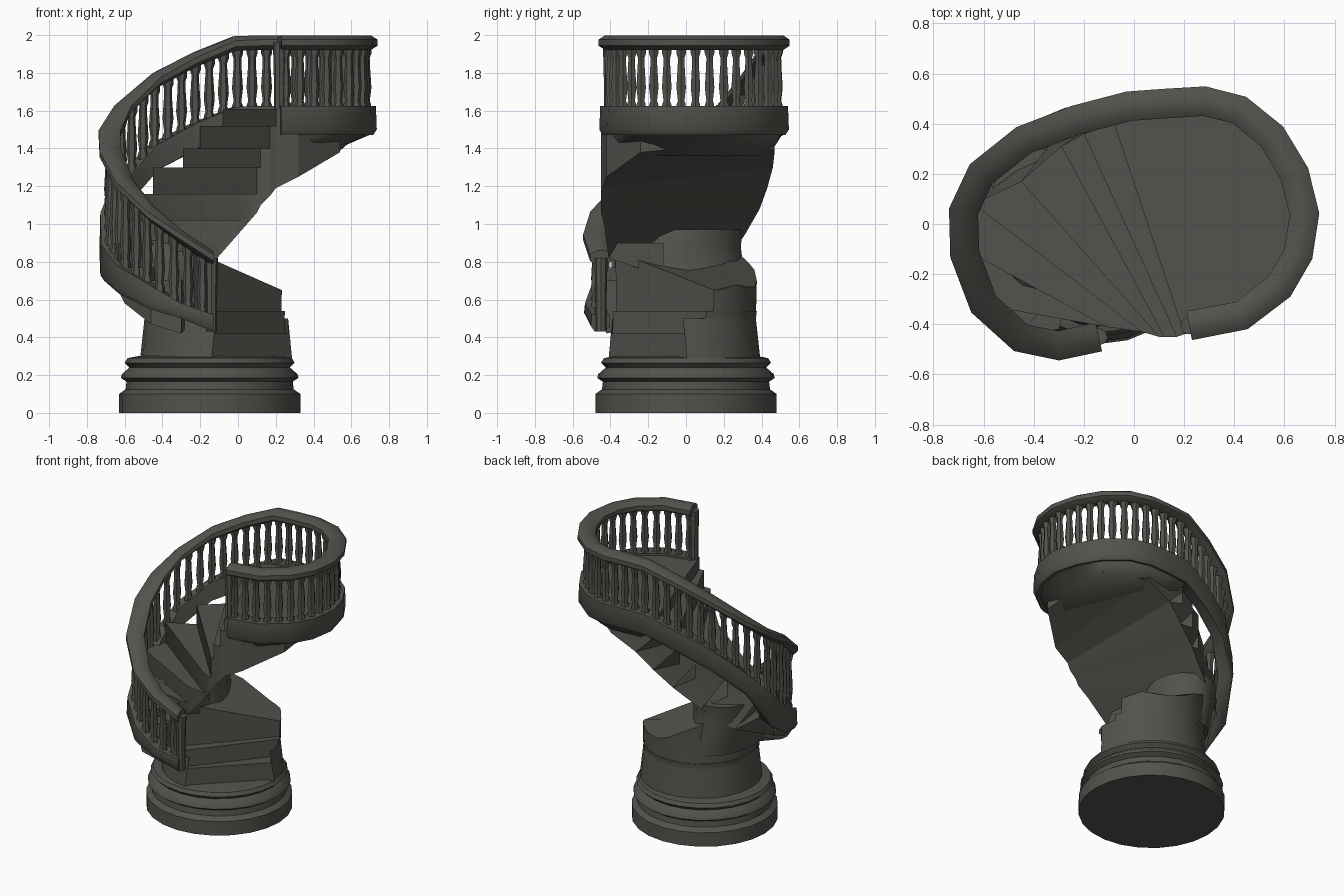
import bpy, bmesh, math
from mathutils import Vector

if "Cube" in bpy.data.objects:
    bpy.data.objects.remove(bpy.data.objects["Cube"])

stone = bpy.data.materials.new("dark_stone")
stone.use_nodes = True
colour = (0.085, 0.085, 0.074, 1)
stone.diffuse_color = colour
stone.node_tree.nodes["Principled BSDF"].inputs["Base Color"].default_value = colour
stone.node_tree.nodes["Principled BSDF"].inputs["Roughness"].default_value = 0.9


def finish(name, bm, angle=35):
    bmesh.ops.recalc_face_normals(bm, faces=bm.faces)
    mesh = bpy.data.meshes.new(name)
    bm.to_mesh(mesh)
    bm.free()
    mesh.materials.append(stone)
    ob = bpy.data.objects.new(name, mesh)
    bpy.context.collection.objects.link(ob)
    bpy.ops.object.select_all(action='DESELECT')
    ob.select_set(True)
    bpy.context.view_layer.objects.active = ob
    bpy.ops.object.shade_smooth_by_angle(angle=math.radians(angle))
    return ob


def loft(bm, rings):
    """Skin a list of equal-length closed rings and cap both ends."""
    vs = [[bm.verts.new(p) for p in r] for r in rings]
    n = len(vs[0])
    for a, b in zip(vs, vs[1:]):
        for i in range(n):
            bm.faces.new((a[i], a[(i + 1) % n], b[(i + 1) % n], b[i]))
    bm.faces.new(vs[0])
    bm.faces.new(vs[-1])


def ellipse(cx, cy, z, rx, ry, n):
    return [(cx + rx * math.cos(2 * math.pi * i / n),
             cy + ry * math.sin(2 * math.pi * i / n), z) for i in range(n)]


def lathe(bm, cx, cy, profile, n):
    loft(bm, [ellipse(cx, cy, z, r, r, n) for r, z in profile])


def sweep(bm, path, section):
    """Sweep a section of (sideways, up) offsets; section(i) may vary along the path."""
    rings = []
    for i, p in enumerate(path):
        t = path[min(i + 1, len(path) - 1)] - path[max(i - 1, 0)]
        side = Vector((-t.y, t.x, 0)).normalized()
        rings.append([p + side * u + Vector((0, 0, v)) for u, v in section(i)])
    loft(bm, rings)


# Moulded round plinth
bm = bmesh.new()
lathe(bm, -0.15, 0, [(0.48, 0), (0.48, 0.1), (0.445, 0.125), (0.44, 0.165), (0.47, 0.185),
                     (0.465, 0.205), (0.425, 0.24), (0.45, 0.265), (0.435, 0.29), (0.38, 0.3)], 24)
finish("plinth", bm)

# Lower steps: a drum cut back along each nosing line
nosings = [((-0.16, -0.43), (0.28, 0.0), 0.41),
           ((-0.16, -0.39), (0.26, 0.12), 0.53),
           ((-0.17, -0.3), (0.26, 0.18), 0.64)]
for k, (a, b, top) in enumerate(nosings):
    bm = bmesh.new()
    lathe(bm, -0.115, -0.01, [(0.405, 0.27), (0.38, 0.5), (0.385, top + 0.01)], 24)
    normal = (b[1] - a[1], a[0] - b[0], 0)
    cut = bmesh.ops.bisect_plane(bm, geom=bm.verts[:] + bm.edges[:] + bm.faces[:],
                                 plane_co=(*a, 0), plane_no=normal, clear_outer=True)
    edges = [e for e in cut["geom_cut"] if isinstance(e, bmesh.types.BMEdge)]
    bmesh.ops.holes_fill(bm, edges=edges)
    if k == 2:  # the top of the drum rises toward the turn
        for v in bm.verts:
            if v.co.z > 0.6:
                v.co.z += 0.46 * min(0.45, max(0, 0.22 - v.co.x)) - max(0, v.co.y - 0.27)
    finish(f"lower_step_{k + 1}", bm)

# Neck of the stair between the drum and the winding flight
bm = bmesh.new()
loft(bm, [ellipse(-0.3, -0.03, 0.6, 0.22, 0.34, 16),
          ellipse(-0.35, -0.02, 0.8, 0.21, 0.32, 16),
          ellipse(-0.36, 0.0, 0.88, 0.22, 0.29, 16),
          ellipse(-0.36, 0.06, 0.97, 0.22, 0.24, 16)])
finish("neck", bm, 60)

# Winding treads: outer end, inner end, tread height, outer soffit point, inner soffit height
treads = [((-0.3, -0.42), (-0.16, 0.18), 0.7, (-0.3, -0.42, 0.42), 0.6),
          ((-0.46, -0.44), (-0.17, 0.08), 0.77, (-0.46, -0.44, 0.47), 0.68),
          ((-0.62, -0.32), (-0.14, -0.12), 0.9, (-0.6, -0.3, 0.58), 0.72),
          ((-0.68, -0.1), (-0.11, -0.41), 1.02, (-0.66, -0.05, 0.7), 0.82),
          ((-0.64, 0.08), (0.03, -0.43), 1.16, (-0.53, 0.2, 0.8), 0.98),
          ((-0.45, 0.17), (0.1, -0.45), 1.3, (-0.34, 0.31, 0.94), 1.06),
          ((-0.29, 0.31), (0.12, -0.45), 1.4, (-0.17, 0.39, 1.08), 1.1),
          ((-0.2, 0.36), (0.17, -0.45), 1.52, (-0.04, 0.43, 1.19), 1.15),
          ((-0.08, 0.4), (0.2, -0.44), 1.61, (0.08, 0.46, 1.3), 1.19),
          ((0.25, 0.46), (0.32, -0.42), 1.58, (0.27, 0.47, 1.39), 1.25),
          ((0.5, 0.28), (0.54, -0.24), 1.58, (0.52, 0.3, 1.43), 1.38)]
for k, (s, t) in enumerate(zip(treads, treads[1:])):
    bm = bmesh.new()
    loft(bm, [[q[3], (*q[1], q[4]), (*q[1], s[2]), (*q[0], s[2]), (*q[0], s[2] - 0.15)]
              for q in (s, t)])
    finish(f"winding_tread_{k + 1}", bm)

# Line of the handrail, from the foot round to the landing
foot = [(-0.14, -0.45, 0.82), (-0.3, -0.485, 0.93), (-0.45, -0.455, 1.05), (-0.6, -0.32, 1.21),
        (-0.675, -0.12, 1.37), (-0.68, 0.05, 1.48), (-0.61, 0.2, 1.61), (-0.44, 0.335, 1.76),
        (-0.23, 0.415, 1.87), (-0.02, 0.47, 1.955)]
landing = [(0.12, 0.48, 1.96), (0.28, 0.49, 1.96), (0.42, 0.455, 1.96), (0.55, 0.35, 1.96),
           (0.64, 0.2, 1.96), (0.68, 0.04, 1.96), (0.655, -0.12, 1.96), (0.58, -0.25, 1.96),
           (0.43, -0.365, 1.96), (0.22, -0.405, 1.96)]
path = [Vector(p) for p in foot + landing]

# Top and bottom of the stringer below the rail; constant after the turn
bands = [(-0.3, -0.39), (-0.35, -0.43), (-0.37, -0.5), (-0.43, -0.58), (-0.48, -0.67),
         (-0.42, -0.66), (-0.36, -0.52), (-0.335, -0.49)]


def band(i):
    return bands[min(i, len(bands) - 1)]


def rail_section(i):
    return [(0.064 * math.cos(a), 0.042 * math.sin(a))
            for a in (math.pi * j / 4 + math.pi / 8 for j in range(8))]


def stringer_section(i):
    top, low = band(i)
    return [(-0.045, top), (0.05, top), (0.055, low + 0.03), (0.035, low), (-0.045, low + 0.02)]


bm = bmesh.new()
sweep(bm, path, rail_section)
finish("handrail", bm, 50)

bm = bmesh.new()
sweep(bm, path, stringer_section)
finish("stringer", bm, 50)

# Landing slab with an underside that tapers mostly on the far side
outline = [Vector((-0.07, 0.4, 0))] + path[9:] + [Vector((0.2, -0.1, 0))]
centre = Vector((0.25, 0.03, 0))
bm = bmesh.new()
rings = []
for z, sx, sy in ((1.61, 0.98, 0.98), (1.47, 1.03, 1.03), (1.42, 0.76, 0.96), (1.36, 0.6, 0.8)):
    rings.append([(centre.x + (p.x - centre.x) * sx, centre.y + (p.y - centre.y) * sy, z)
                  for p in outline])
loft(bm, rings)
finish("landing", bm, 60)

# Turned balusters at even spacing
bm = bmesh.new()
shape = [(0.028, 0), (0.028, 0.08), (0.02, 0.14), (0.029, 0.35), (0.021, 0.7),
         (0.02, 0.82), (0.03, 0.9), (0.03, 1)]
spacing, left = 0.077, 0.05
for i, (p, q) in enumerate(zip(path, path[1:])):
    length = (q - p).xy.length
    while left < length:
        f = left / length
        c = p.lerp(q, f)
        low = c.z + band(i)[0] * (1 - f) + band(i + 1)[0] * f - 0.02
        height = c.z - 0.02 - low
        lathe(bm, c.x, c.y, [(r, low + height * h) for r, h in shape], 6)
        left += spacing
    left -= length
finish("balusters", bm)

# End posts of the balustrade
for name, p in (("foot_post", path[0]), ("landing_post", path[-1])):
    bm = bmesh.new()
    lathe(bm, p.x, p.y, [(0.03, p.z - 0.39), (0.03, p.z - 0.2), (0.035, p.z)], 8)
    finish(name, bm)
